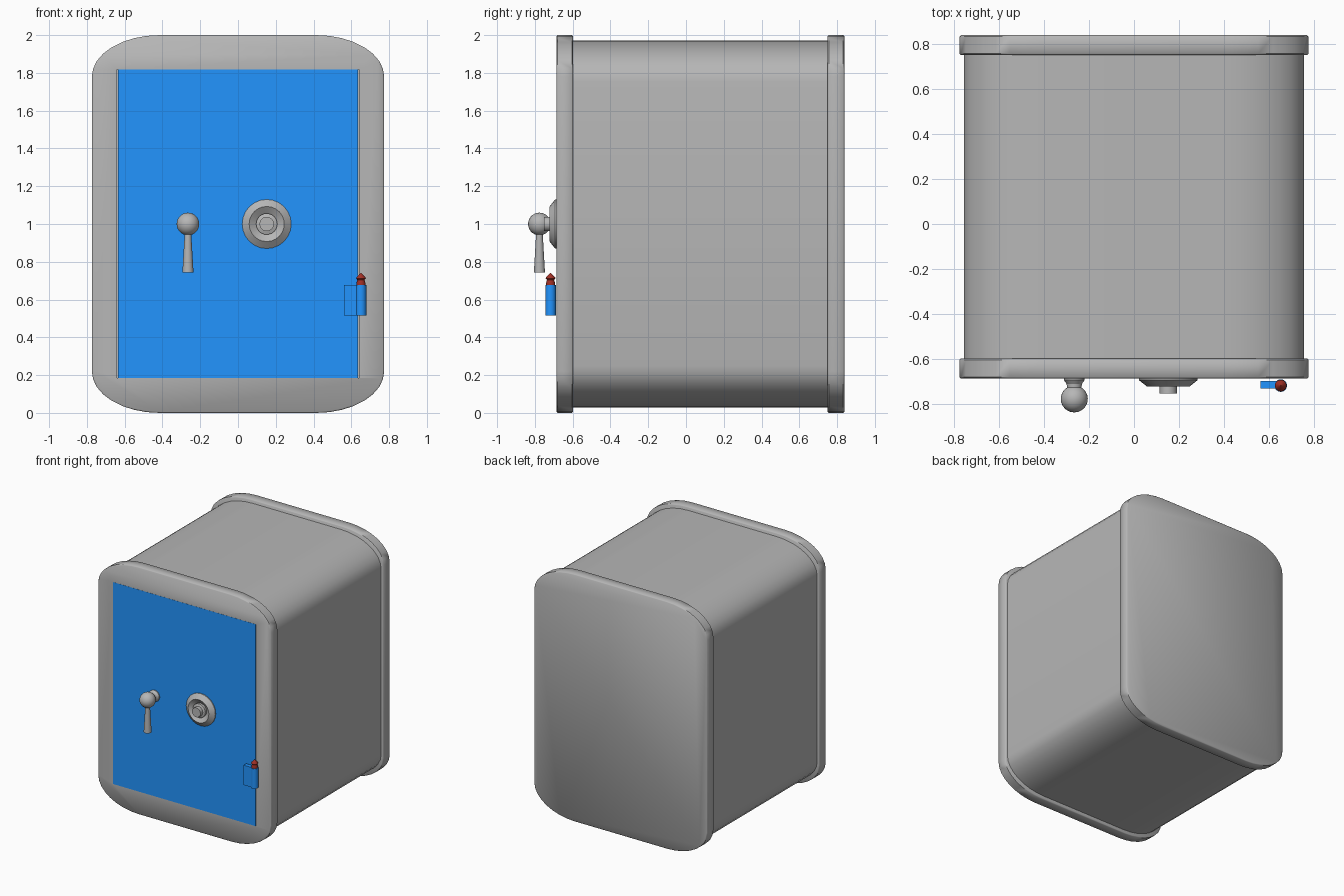
import bpy, bmesh, math
from mathutils import Matrix

if "Cube" in bpy.data.objects:
    bpy.data.objects.remove(bpy.data.objects["Cube"])


def material(name, rgb):
    m = bpy.data.materials.new(name)
    m.diffuse_color = (*rgb, 1)
    m.use_nodes = True
    m.node_tree.nodes["Principled BSDF"].inputs["Base Color"].default_value = m.diffuse_color
    return m


GREY = material("grey_steel", (0.47, 0.47, 0.47))
BLUE = material("blue_paint", (0.016, 0.3, 1.0))
RED = material("red_paint", (0.36, 0.03, 0.02))


def finish(name, bm, mat=GREY, angle=30):
    bmesh.ops.recalc_face_normals(bm, faces=bm.faces)
    me = bpy.data.meshes.new(name)
    bm.to_mesh(me)
    bm.free()
    ob = bpy.data.objects.new(name, me)
    bpy.context.collection.objects.link(ob)
    me.materials.append(mat)
    smooth(ob, angle)
    return ob


def smooth(ob, angle):
    bpy.ops.object.select_all(action='DESELECT')
    ob.select_set(True)
    bpy.context.view_layer.objects.active = ob
    if angle:
        bpy.ops.object.shade_smooth_by_angle(angle=math.radians(angle))


def box(name, x, y, z, mat=GREY):
    bm = bmesh.new()
    size = [b - a for a, b in (x, y, z)]
    mid = [(a + b) / 2 for a, b in (x, y, z)]
    bmesh.ops.create_cube(bm, size=1, matrix=Matrix.Translation(mid) @ Matrix.Diagonal((*size, 1)))
    return finish(name, bm, mat, 0)


def loft(bm, rings):
    loops = [[bm.verts.new(p) for p in r] for r in rings]
    n = len(loops[0])
    for a, b in zip(loops, loops[1:]):
        for i in range(n):
            bm.faces.new((a[i], a[(i + 1) % n], b[(i + 1) % n], b[i]))
    bm.faces.new(loops[0])
    bm.faces.new(loops[-1])


# Soft elliptical corner, as offsets inward from the square corner
STEPS = 8
CORNER = [(0.36 * (1 - math.sin(t)), 0.22 * (1 - math.cos(t)))
          for t in (math.pi / 2 * i / STEPS for i in range(STEPS + 1))]


def outline(w, h, y):
    quarter = [(w - dx, h - dz) for dx, dz in CORNER]
    half = quarter + [(x, -z) for x, z in reversed(quarter)]
    full = half + [(-x, -z) for x, z in half]
    return [(x, y, 1 + z) for x, z in full]


def rounded_block(name, sections, angle=35):
    bm = bmesh.new()
    loft(bm, [outline(w, h, y) for w, h, y in sections])
    return finish(name, bm, angle=angle)


def flange(name, y0, y1, c=0.006):
    return rounded_block(name, [(0.774 - c, 1 - c, y0), (0.774, 1, y0 + c),
                                (0.774, 1, y1 - c), (0.774 - c, 1 - c, y1)], 50)


def turned(name, profile, origin, forward=False, mat=GREY, n=24, angle=30):
    """Turn (radius, height) pairs about z, or about -y when forward."""
    bm = bmesh.new()
    loft(bm, [[(r * math.cos(2 * math.pi * i / n), r * math.sin(2 * math.pi * i / n), h)
               for i in range(n)] for r, h in profile])
    turn = Matrix.Rotation(math.pi / 2, 4, 'X') if forward else Matrix()
    bm.transform(Matrix.Translation(origin) @ turn)
    return finish(name, bm, mat, angle)


# Cabinet with front and back rims
rounded_block("cabinet_body", [(0.755, 0.972, -0.61), (0.755, 0.972, 0.77)])
flange("back_rim", 0.75, 0.838)
front = flange("front_rim", -0.685, -0.597)

# Door opening and door panel
cutter = box("door_opening_cutter", (-0.64, 0.64), (-0.8, -0.63), (0.186, 1.818))
mod = front.modifiers.new("door_opening", 'BOOLEAN')
mod.operation, mod.object, mod.solver = 'DIFFERENCE', cutter, 'EXACT'
smooth(front, 0)
bpy.ops.object.modifier_apply(modifier=mod.name)
bpy.data.objects.remove(cutter)
smooth(front, 50)
box("door", (-0.636, 0.636), (-0.686, -0.625), (0.186, 1.818), BLUE)

# Combination dial with dished face and knob
turned("dial", [(0.13, -0.01), (0.13, 0.008), (0.093, 0.037),
                (0.056, 0.012), (0.056, 0.03), (0.038, 0.036),
                (0.038, 0.066), (0.025, 0.066)],
       (0.152, -0.685, 1.0), True)

# Handle: mount, ball and lever
HX, HY, HZ = -0.265, -0.776, 1.0
turned("handle_mount", [(0.046, -0.01), (0.046, 0.008), (0.034, 0.024), (0.03, 0.06)],
       (HX, -0.685, HZ), True)
bm = bmesh.new()
bmesh.ops.create_uvsphere(bm, u_segments=24, v_segments=14, radius=0.06,
                          matrix=Matrix.Translation((HX, HY, HZ)))
finish("handle_ball", bm)
turned("handle_lever", [(0.029, -0.258), (0.029, -0.25), (0.018, -0.06), (0.018, -0.03)],
       (HX, HY, HZ))

# Hinge: leaf, barrel and pin finial
PIN = (0.651, -0.717, -0.004)
box("hinge_leaf", (0.561, 0.651), (-0.73, -0.696), (0.516, 0.676), BLUE)
turned("hinge_barrel", [(0.028, 0.52), (0.028, 0.68)], PIN, mat=BLUE, n=16)
turned("hinge_pin", [(0.022, 0.67), (0.024, 0.69), (0.019, 0.708), (0.026, 0.716),
                     (0.024, 0.722), (0.002, 0.744)], PIN, mat=RED, n=16)
